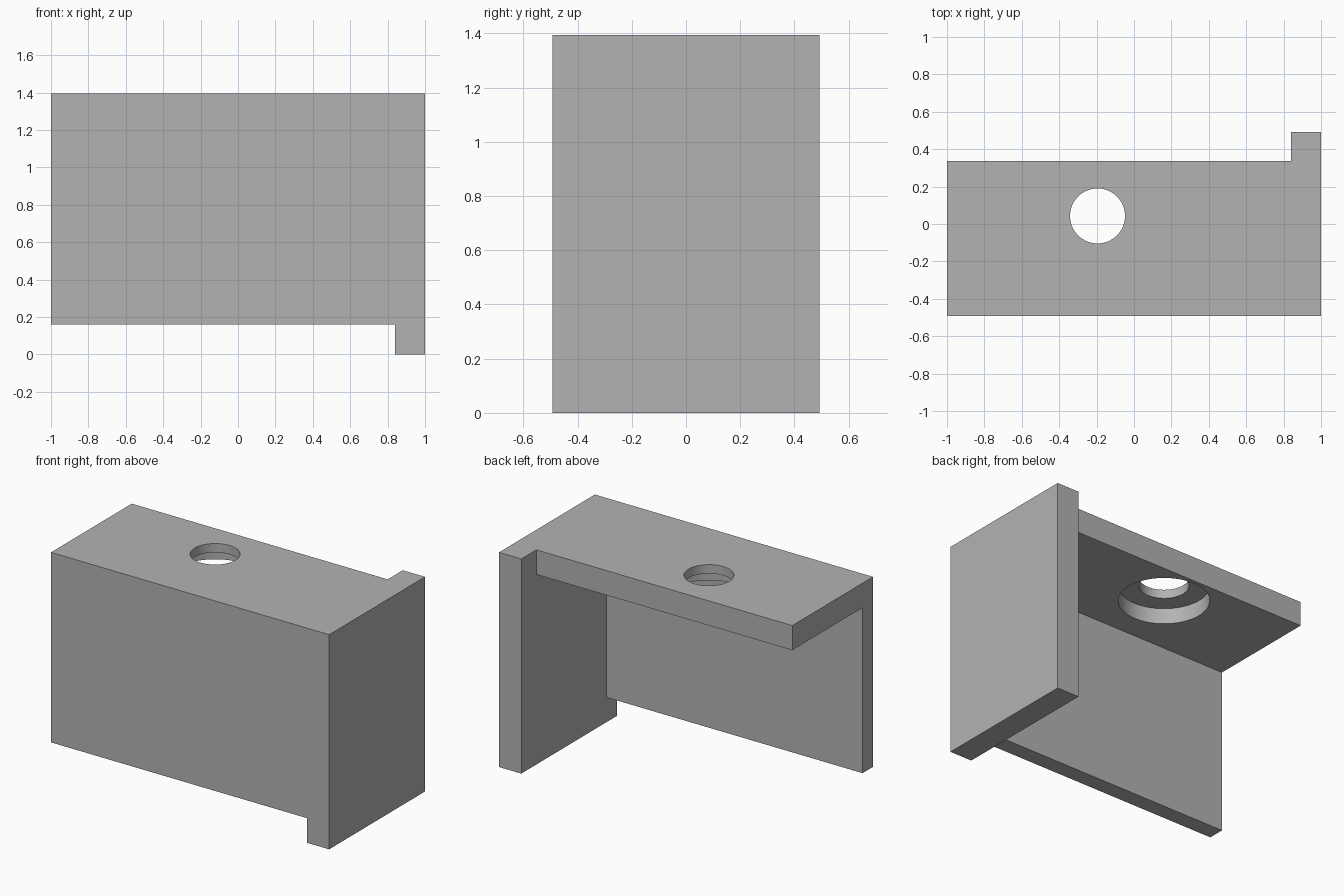
import bpy
import math

cube = bpy.data.objects.get("Cube")
if cube:
    bpy.data.objects.remove(cube, do_unlink=True)

# Overall size and plate positions
HALF_X, HALF_Y, HEIGHT = 1.0, 0.492, 1.395
SIDE_INNER = 0.84      # inner face of the side plate
FRONT_INNER = -0.385   # inner face of the front plate
TOP_BACK = 0.337       # back edge of the top plate
TOP_UNDER = 1.235      # underside of the top plate
FRONT_BOTTOM = 0.16    # bottom edge of the front plate
HOLE_X, HOLE_Y = -0.195, 0.043
OUT = 0.2              # cutter overshoot


def box(name, low, high):
    centre = [(a + b) / 2 for a, b in zip(low, high)]
    bpy.ops.mesh.primitive_cube_add(size=1, location=centre)
    ob = bpy.context.object
    ob.name = name
    ob.scale = [b - a for a, b in zip(low, high)]
    bpy.ops.object.transform_apply(location=True, rotation=False, scale=True)
    return ob


def cylinder(name, radius, bottom, top):
    bpy.ops.mesh.primitive_cylinder_add(
        vertices=64, radius=radius, depth=top - bottom,
        location=(HOLE_X, HOLE_Y, (bottom + top) / 2))
    bpy.context.object.name = name
    return bpy.context.object


def cut(target, cutter):
    cutter.hide_render = True
    mod = target.modifiers.new("cut", "BOOLEAN")
    mod.operation = "DIFFERENCE"
    mod.solver = "EXACT"
    mod.object = cutter
    bpy.context.view_layer.objects.active = target
    bpy.ops.object.modifier_apply(modifier=mod.name)
    bpy.data.objects.remove(cutter, do_unlink=True)


# Solid block carved into three joined plates
bracket = box("bracket", (-HALF_X, -HALF_Y, 0), (HALF_X, HALF_Y, HEIGHT))
far_x, far_y = -HALF_X - OUT, HALF_Y + OUT
cut(bracket, box("inner_space", (far_x, FRONT_INNER, -OUT), (SIDE_INNER, far_y, TOP_UNDER)))
cut(bracket, box("top_setback", (far_x, TOP_BACK, -OUT), (SIDE_INNER, far_y, HEIGHT + OUT)))
cut(bracket, box("front_setback", (far_x, -far_y, -OUT), (SIDE_INNER, far_y, FRONT_BOTTOM)))

# Through hole with a wider counterbore underneath
cut(bracket, cylinder("hole", 0.147, TOP_UNDER - OUT, HEIGHT + OUT))
cut(bracket, cylinder("counterbore", 0.27, TOP_UNDER - OUT, TOP_UNDER + 0.102))

# Plain grey finish
grey = bpy.data.materials.new("grey")
grey.use_nodes = True
colour = (0.45, 0.45, 0.45, 1)
grey.diffuse_color = colour
grey.node_tree.nodes["Principled BSDF"].inputs["Base Color"].default_value = colour
bracket.data.materials.clear()
bracket.data.materials.append(grey)

bpy.ops.object.select_all(action="DESELECT")
bracket.select_set(True)
bpy.context.view_layer.objects.active = bracket
bpy.ops.object.shade_smooth_by_angle(angle=math.radians(30))
